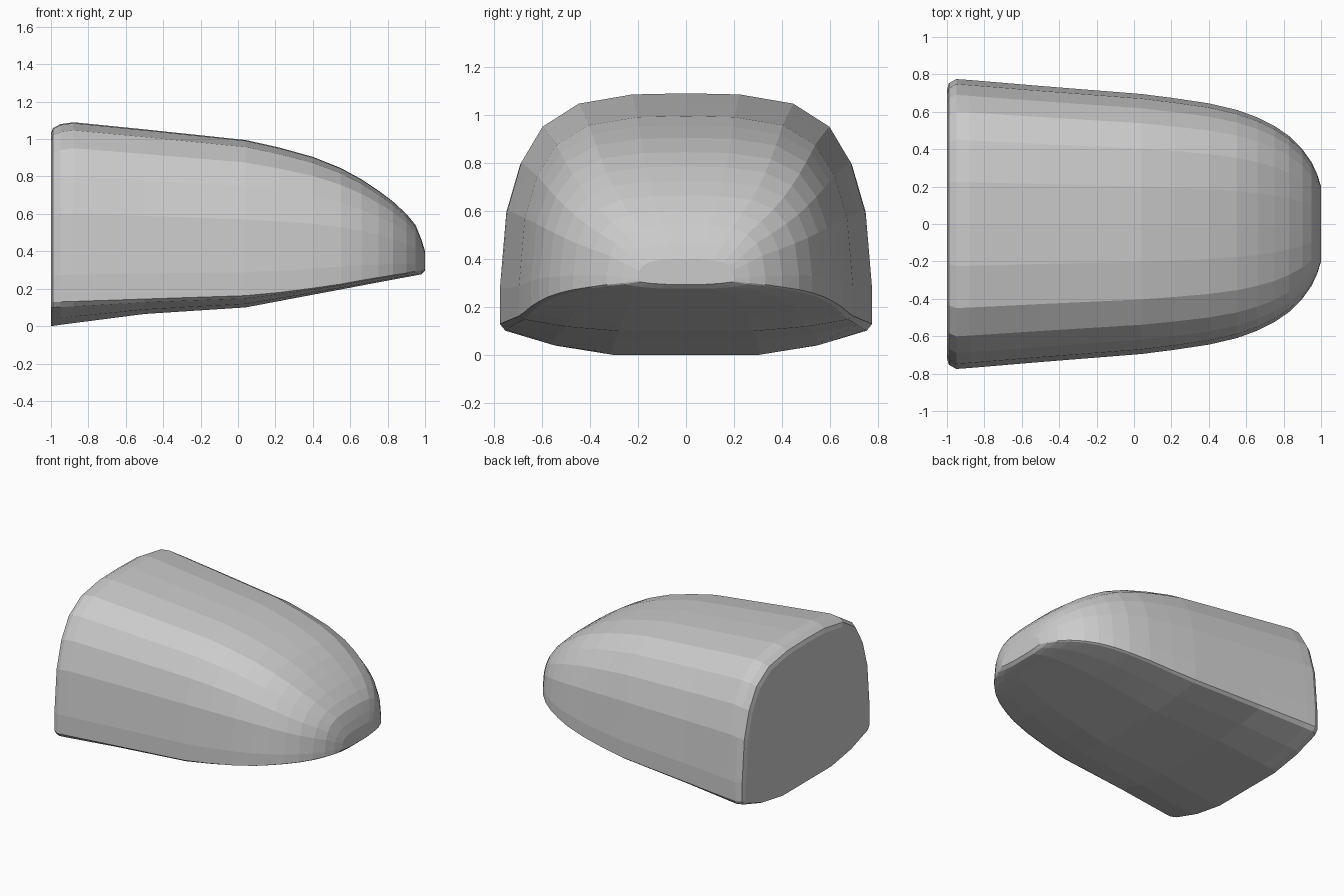
import bpy, bmesh

# Stations along the hull: x, half width, top z, side edge z, bottom z
STATIONS = [
    (-1.00, 0.72, 1.03, 0.130, 0.000),
    (-0.99, 0.752, 1.058, 0.130, 0.001),
    (-0.95, 0.775, 1.08, 0.130, 0.007),
    (-0.88, 0.77, 1.09, 0.132, 0.016),
    (-0.50, 0.738, 1.052, 0.145, 0.065),
    (0.04, 0.695, 0.995, 0.163, 0.100),
    (0.22, 0.672, 0.955, 0.18, 0.134),
    (0.40, 0.645, 0.905, 0.203, 0.168),
    (0.55, 0.61, 0.845, 0.225, 0.196),
    (0.66, 0.57, 0.785, 0.245, 0.217),
    (0.75, 0.525, 0.725, 0.26, 0.234),
    (0.83, 0.47, 0.665, 0.273, 0.249),
    (0.90, 0.40, 0.60, 0.284, 0.262),
    (0.95, 0.33, 0.54, 0.294, 0.271),
    (0.98, 0.265, 0.465, 0.30, 0.277),
    (1.00, 0.20, 0.40, 0.308, 0.295),
]
# Half cross-section: width fraction, height fraction above / below the side edge
UPPER = [(1, 0), (1, 0.15), (0.965, 0.49), (0.89, 0.70), (0.775, 0.855),
         (0.58, 0.955), (0.29, 0.995)]
LOWER = [(0.4, 1), (0.72, 0.7), (0.97, 0.23)]


def section(x, w, top, side, bottom):
    half = [(w * a, side - (side - bottom) * b) for a, b in LOWER]
    half += [(w * a, side + (top - side) * b) for a, b in UPPER]
    half.append((0, top))
    mirrored = [(-y, z) for y, z in reversed(half[:-1])]
    return [(x, y, z) for y, z in half + mirrored]


# Loft the shell through the stations and cap both ends
bm = bmesh.new()
rings = [[bm.verts.new(p) for p in section(*s)] for s in STATIONS]
for a, b in zip(rings, rings[1:]):
    n = len(a)
    for i in range(n):
        j = (i + 1) % n
        bm.faces.new((a[i], a[j], b[j], b[i]))
bm.faces.new(rings[0])
bm.faces.new(rings[-1])
bmesh.ops.recalc_face_normals(bm, faces=bm.faces)

mesh = bpy.data.meshes.new("rounded_shell")
bm.to_mesh(mesh)
bm.free()
shell = bpy.data.objects.new("rounded_shell", mesh)
bpy.context.collection.objects.link(shell)
